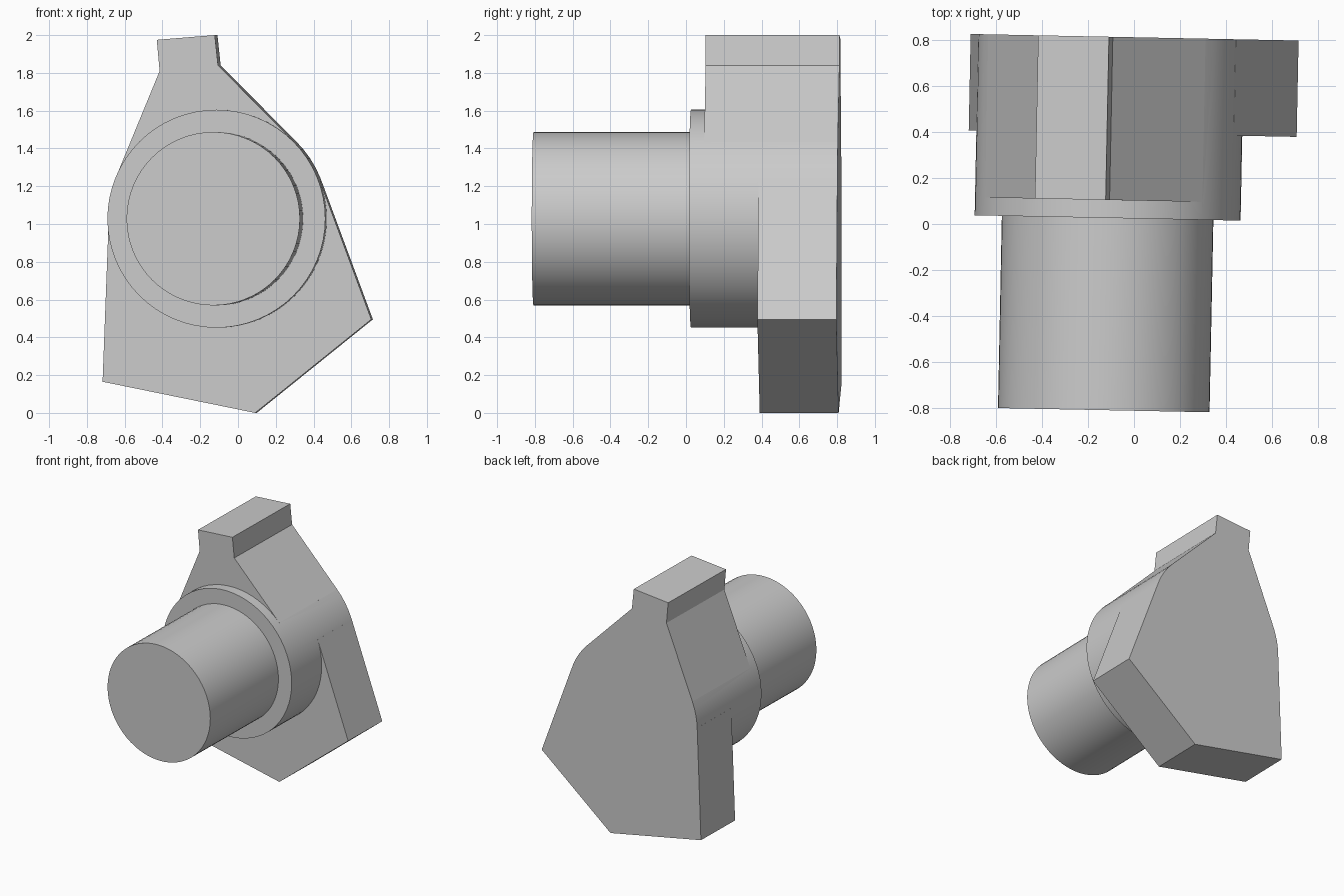
import bpy, bmesh, math
from mathutils import Vector, Matrix

cube = bpy.data.objects.get("Cube")
if cube:
    bpy.data.objects.remove(cube, do_unlink=True)

grey = bpy.data.materials.new("plain_grey")
grey.use_nodes = True
grey.diffuse_color = (0.6, 0.6, 0.6, 1)
grey.node_tree.nodes["Principled BSDF"].inputs["Base Color"].default_value = (0.6, 0.6, 0.6, 1)

CENTRE = Vector((-0.115, 1.028))   # shaft axis in x, z
COLLAR_R, SHAFT_R, BACK = 0.577, 0.459, 0.81
TURN = Matrix.Rotation(-0.02, 4, "Z")   # whole part sits slightly turned


def circle(radius, count=64):
    return [CENTRE + radius * Vector((math.cos(a), math.sin(a)))
            for a in (2 * math.pi * i / count for i in range(count))]


def tangent(point, side):
    """Point where a line from a corner touches the collar."""
    d = Vector(point) - CENTRE
    a = math.atan2(d.y, d.x) + side * math.acos(COLLAR_R / d.length)
    return CENTRE + COLLAR_R * Vector((math.cos(a), math.sin(a)))


def extrude(name, outline, front, back):
    """Solid from an x, z outline between two depths."""
    bm = bmesh.new()
    face = bm.faces.new([bm.verts.new((p[0], front, p[1])) for p in outline])
    new = bmesh.ops.extrude_face_region(bm, geom=[face])["geom"]
    bmesh.ops.translate(bm, vec=(0, back - front, 0),
                        verts=[v for v in new if isinstance(v, bmesh.types.BMVert)])
    bmesh.ops.recalc_face_normals(bm, faces=bm.faces)
    bmesh.ops.transform(bm, matrix=TURN, verts=bm.verts)
    mesh = bpy.data.meshes.new(name)
    bm.to_mesh(mesh)
    bm.free()
    mesh.materials.append(grey)
    obj = bpy.data.objects.new(name, mesh)
    bpy.context.collection.objects.link(obj)
    return obj


def wing(corners):
    """Corners joined to the collar by tangent lines, running clockwise."""
    return [CENTRE, tangent(corners[0], 1), *corners, tangent(corners[-1], -1)]


# Collar, upper lug and lower foot
body = extrude("housing", circle(COLLAR_R), 0.024, BACK)
lug = extrude("upper_lug", wing([(-0.417, 1.81), (-0.432, 1.975), (-0.125, 2.0), (-0.108, 1.84)]), 0.102, BACK)
foot = extrude("lower_foot", wing([(0.698, 0.495), (0.083, 0.0), (-0.725, 0.165)]), 0.392, BACK)
shaft = extrude("shaft", circle(SHAFT_R), -0.81, 0.2)

# Merge the parts into one solid casting
for part in (lug, foot, shaft):
    mod = body.modifiers.new("join_" + part.name, "BOOLEAN")
    mod.operation, mod.solver, mod.object = "UNION", "EXACT", part
graph = bpy.context.evaluated_depsgraph_get()
merged = bpy.data.meshes.new_from_object(body.evaluated_get(graph))
body.modifiers.clear()
body.data = merged
for part in (lug, foot, shaft):
    bpy.data.objects.remove(part, do_unlink=True)

# Smooth round sides, sharp corners
bpy.ops.object.select_all(action="DESELECT")
body.select_set(True)
bpy.context.view_layer.objects.active = body
bpy.ops.object.shade_smooth_by_angle(angle=math.radians(20))
